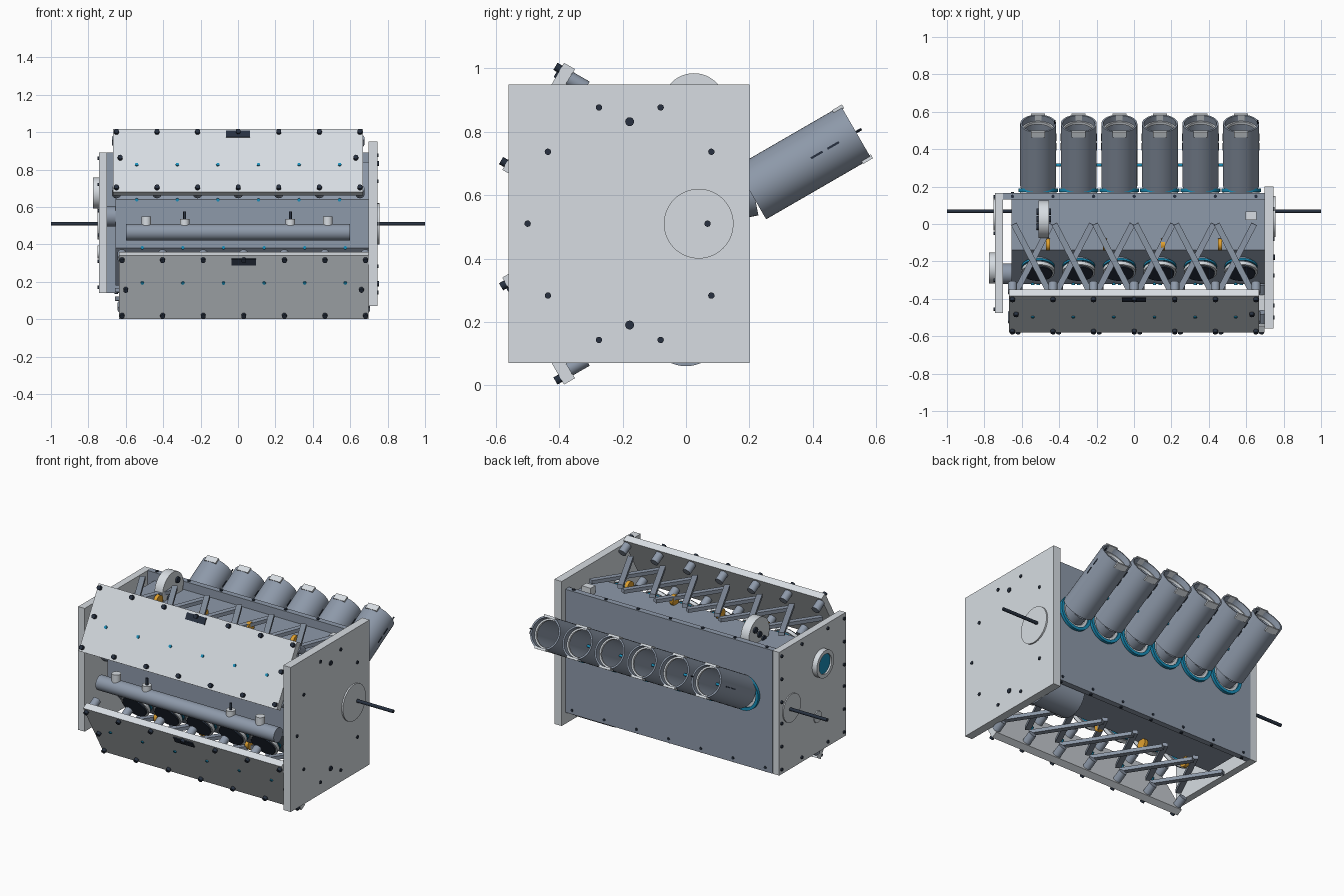
import bpy, bmesh, math
from mathutils import Vector, Matrix

if "Cube" in bpy.data.objects:
    bpy.data.objects.remove(bpy.data.objects["Cube"])


def mat(name, c):
    m = bpy.data.materials.new(name)
    m.diffuse_color = (*c, 1)
    m.use_nodes = True
    m.node_tree.nodes["Principled BSDF"].inputs["Base Color"].default_value = m.diffuse_color
    return m


STEEL = mat("blue_grey", (0.27, 0.32, 0.40))
DARK = mat("dark", (0.02, 0.03, 0.05))
BLUE = mat("blue", (0.01, 0.27, 0.48))
AMBER = mat("amber", (0.75, 0.36, 0.03))
LIGHT = mat("light_grey", (0.68, 0.72, 0.76))
ZC = 0.51                                   # horizontal mirror plane
PITCH = 0.217
AX = Vector((0, math.cos(math.radians(30)), 0.5))   # rear tube axis


def finish(bm, name, m):
    bmesh.ops.remove_doubles(bm, verts=bm.verts, dist=1e-5)
    bmesh.ops.recalc_face_normals(bm, faces=bm.faces)
    me = bpy.data.meshes.new(name)
    bm.to_mesh(me)
    bm.free()
    me.materials.append(m)
    ob = bpy.data.objects.new(name, me)
    bpy.context.collection.objects.link(ob)
    return ob


def ring_sweep(bm, p0, p1, ro, ri=0.0, n=32):
    """Solid cylinder or hollow tube from p0 to p1."""
    p0, p1 = Vector(p0), Vector(p1)
    q = (p1 - p0).to_track_quat('Z', 'Y')
    rows = []
    for r, base in (((ri, p0),) if ri else ()) + ((ro, p0), (ro, p1)) + (((ri, p1),) if ri else ()):
        rows.append([bm.verts.new(base + q @ Vector((r * math.cos(2 * math.pi * i / n),
                     r * math.sin(2 * math.pi * i / n), 0))) for i in range(n)])
    if ri == 0:
        bm.faces.new(rows[0])
        bm.faces.new(rows[1])
    for k in (range(4) if ri else [0]):
        a, b = rows[k], rows[(k + 1) % len(rows)]
        for i in range(n):
            j = (i + 1) % n
            bm.faces.new((a[i], a[j], b[j], b[i]))


def cyls(name, m, items, n=32):
    bm = bmesh.new()
    for it in items:
        ring_sweep(bm, *it, n=n)
    return finish(bm, name, m)


def boxes(name, m, items):
    """items: (centre, size, tilt about x)"""
    bm = bmesh.new()
    for c, s, a in items:
        M = Matrix.Translation(c) @ Matrix.Rotation(a, 4, 'X') @ Matrix.Diagonal((*s, 1))
        bmesh.ops.create_cube(bm, size=1, matrix=M)
    return finish(bm, name, m)


def beams(name, m, items, w, t):
    bm = bmesh.new()
    for a, b in items:
        a, b = Vector(a), Vector(b)
        d = b - a
        M = (Matrix.Translation((a + b) / 2) @ d.to_track_quat('Y', 'Z').to_matrix().to_4x4()
             @ Matrix.Diagonal((w, d.length, t, 1)))
        bmesh.ops.create_cube(bm, size=1, matrix=M)
    return finish(bm, name, m)


def prism(name, m, prof, x0, x1):
    """Extrude a (y, z) profile along x."""
    bm = bmesh.new()
    f = bm.faces.new([bm.verts.new((x0, y, z)) for y, z in prof])
    r = bmesh.ops.extrude_face_region(bm, geom=[f])
    bmesh.ops.translate(bm, vec=(x1 - x0, 0, 0),
                        verts=[v for v in r['geom'] if isinstance(v, bmesh.types.BMVert)])
    return finish(bm, name, m)


# end plates, rear panel and six-sided inner chamber
boxes("right_plate", LIGHT, [((.722, -.18, .51), (.05, .76, .88), 0)])
boxes("left_plate", LIGHT, [((-.722, -.155, .515), (.043, .64, .75), 0)])
boxes("rear_panel", STEEL, [((0, .148, .515), (1.4, .035, .75), 0)])
half = [(.13, .33), (-.14, .33), (-.32, .13)]
prism("inner_chamber", STEEL, [(y, ZC + z) for y, z in half] + [(y, ZC - z) for y, z in half[::-1]], -.655, .697)

# plate hardware
pts = [(y, ZC + s * z) for s in (-1, 1) for y, z in
       ((-.275, .367), (-.08, .367), (-.436, .227), (.08, .227))] + [(-.5, ZC)]
cyls("right_plate_screws", DARK, [((.74, y, z), (.752, y, z), .01) for y, z in pts]
     + [((.74, -.178, z), (.754, -.178, z), .014) for z in (.19, .832)], 16)
cyls("right_hub", LIGHT, [((.74, .04, ZC), (.756, .04, ZC), .11)], 48)
edge = [(y, z) for y in (.145, -.455) for z in (.17, .31, .45, .58, .72, .86)]
edge += [(y, z) for y in (-.05, -.3) for z in (.17, .86)]
cyls("left_plate_screws", DARK, [((-.752, y, z), (-.74, y, z), .009) for y, z in edge], 12)
cyls("left_hub", LIGHT, [((-.75, .05, ZC), (-.74, .05, ZC), .085),
                         ((-.75, -.2, .36), (-.74, -.2, .36), .035)])
cyls("left_port", LIGHT, [((-.775, -.235, .675), (-.74, -.235, .675), .083, .06)])
cyls("left_port_core", BLUE, [((-.765, -.235, .675), (-.74, -.235, .675), .06)])
cyls("axle", DARK, [((-1, .068, ZC), (1, .068, ZC), .01)], 16)
cyls("rear_panel_screws", DARK, [((-.65 + i * PITCH, .148, ZC + .005 + s * .37),
     (-.65 + i * PITCH, .148, ZC + .005 + s * .381), .009)
     for i in range(7) for s in (-1, 1)]
     + [((-.65 + i * PITCH, .16, .165), (-.65 + i * PITCH, .17, .165), .008) for i in range(7)], 12)

# upper pulley, lower motor and small fittings
cyls("pulley", LIGHT, [((-.51, .025, .885), (-.455, .025, .885), .1)], 48)
cyls("pulley_pins", DARK, [((-.52, .025 + d, .885 + d), (-.445, .025 + d, .885 + d), .018)
                           for d in (-.04, 0, .04)], 16)
cyls("motor", STEEL, [((.45, 0, .175), (.70, 0, .175), .115)], 48)
boxes("sensor_block", LIGHT, [((.625, .045, .86), (.06, .045, .05), 0)])
cyls("side_canister", STEEL, [((-.70, -.265, .55), (-.64, -.265, .55), .055)])

# rear tubes: shell, base rings, end clips, slots
start, end = Vector((0, .205, .607)), Vector((0, .537, .799))
xs = [.03 + (i - 2.5) * PITCH for i in range(6)]
X = [Vector((x, 0, 0)) for x in xs]
up = Vector((0, -.5, .866))
cyls("rear_tubes", STEEL, [(start + x, end + x, .096, .086) for x in X], 48)
cyls("rear_tube_floors", STEEL, [(start + x + AX * .002, start + x + AX * .02, .087) for x in X])
cyls("rear_tube_stubs", STEEL, [((x, .15, .592), (x, .215, .605), .07) for x in xs])
cyls("rear_tube_rings", BLUE, [((x, .172, .592), (x, .19, .592), .106, .088) for x in xs], 40)
cyls("rear_tube_collars", LIGHT, [((x, .16, .592), (x, .18, .592), .098, .072) for x in xs], 40)
cyls("rear_tube_liners", LIGHT, [(end + x - AX * .05, end + x - AX * .035, .087, .077) for x in X], 40)
t30 = math.radians(30)
boxes("rear_tube_clips", LIGHT, [(end + x + up * s * .091 - AX * .013, (.075, .036, .014), t30)
                                 for x in X for s in (-1, 1)])
boxes("rear_tube_slots", DARK, [(start + x + AX * d + Vector((s * .095, 0, 0)), (.006, .042, .007), t30)
                                for x in X for s in (-1, 1) for d in (.24, .3)])
cyls("rear_tube_pins", DARK, [(end + x - AX * .02, end + x + AX * .02, .004)
                              for x in [v + Vector((.09, 0, 0)) for v in (X[0], X[5])]], 8)
cyls("rear_link_bar", BLUE, [((xs[0], .315, .67), (xs[-1], .315, .67), .008)], 12)

# front armour panels with their hardware, upper and lower
for s, tag, ox in ((1, "upper", 0), (-1, "lower", .03)):
    def P(x, y, z):
        return Vector((x + ox, y, ZC + s * (z - ZC)))
    nrm = Vector((0, -.866, s * .5))
    a = -s * math.radians(30)

    def face(x, t):                       # point on outer face, t from inner edge
        return P(x, -.58 + .195 * t, .68 + .338 * t)
    row = [-.65 + i * PITCH for i in range(7)]
    mid = face(0, .5) - nrm * .02
    boxes(tag + "_panel", LIGHT, [(mid, (1.335, .04, .39), a)])
    heads = [face(x, t) for x in row for t in (.06, .94)] + [face(x, .53) for x in (-.63, .63)]
    cyls(tag + "_panel_bolts", DARK, [(p - nrm * .005, p + nrm * .018, .013) for p in heads], 12)
    cyls(tag + "_panel_spacers", STEEL, [(face(x, t) - nrm * .038, face(x, t) - nrm * .1, .024)
                                         for x in row for t in (.11, .91)], 20)
    cyls(tag + "_panel_studs", BLUE, [(face(x + PITCH / 2, .43) - nrm * .06,
         face(x + PITCH / 2, .43) + nrm * .006, .009) for x in row[:-1]], 12)
    boxes(tag + "_panel_tag", DARK, [(face(0, .91 if s > 0 else .1), (.13, .012, .04), a)])
    # scissor lattice and amber pivots
    bars = []
    for i in range(6):
        x = (i - 2.5) * PITCH
        for k in (-1, 1):
            h = k * .011
            bars.append((P(x - k * .1 - ox, .0, .90 + h), P(x + k * .1 - ox, -.385, .875 + h)))
    beams(tag + "_lattice", STEEL, bars, .032, .022)
    cyls(tag + "_pivots", AMBER, [(P(x - ox - .011, -.11, .865), P(x - ox + .011, -.11, .865), .032)
                                  for x in (-.46, -.155, .155, .46)], 24)
    # outlet tubes on the sloping chamber faces
    base = Vector((0, -.16, ZC + s * .19))
    tip = base + nrm * .115
    cyls(tag + "_outlets", STEEL, [(base + x, tip + x, .08) for x in X])
    cyls(tag + "_outlet_collars", LIGHT, [(tip + x - nrm * .02, tip + x, .088, .075) for x in X])
    cyls(tag + "_outlet_seals", BLUE, [(tip + x - nrm * .04, tip + x - nrm * .028, .088, .075) for x in X])
    cyls(tag + "_outlet_caps", DARK, [(tip + x - nrm * .01, tip + x + nrm * .008, .076) for x in X])
    cyls(tag + "_chamber_dots", BLUE, [((x + ox, -.325, ZC + s * .128), (x + ox, -.31, ZC + s * .128), .009)
                                       for x in [v + PITCH / 2 for v in row[:-1]]], 12)

# front roller with posts
cyls("front_roller", STEEL, [((-.6, -.47, .465), (.6, -.47, .465), .044)], 40)
cyls("roller_posts", LIGHT, [((x, -.47, .49), (x, -.47, h), .026)
     for x, h in ((-.49, .55), (-.285, .535), (.28, .535), (.48, .55))], 24)
cyls("roller_pins", DARK, [((x, -.47, .53), (x, -.47, .575), .008) for x in (-.285, .28)], 12)

# smooth shading with sharp edges
for ob in bpy.data.objects:
    ob.select_set(True)
    bpy.context.view_layer.objects.active = ob
bpy.ops.object.shade_smooth_by_angle(angle=math.radians(35))
